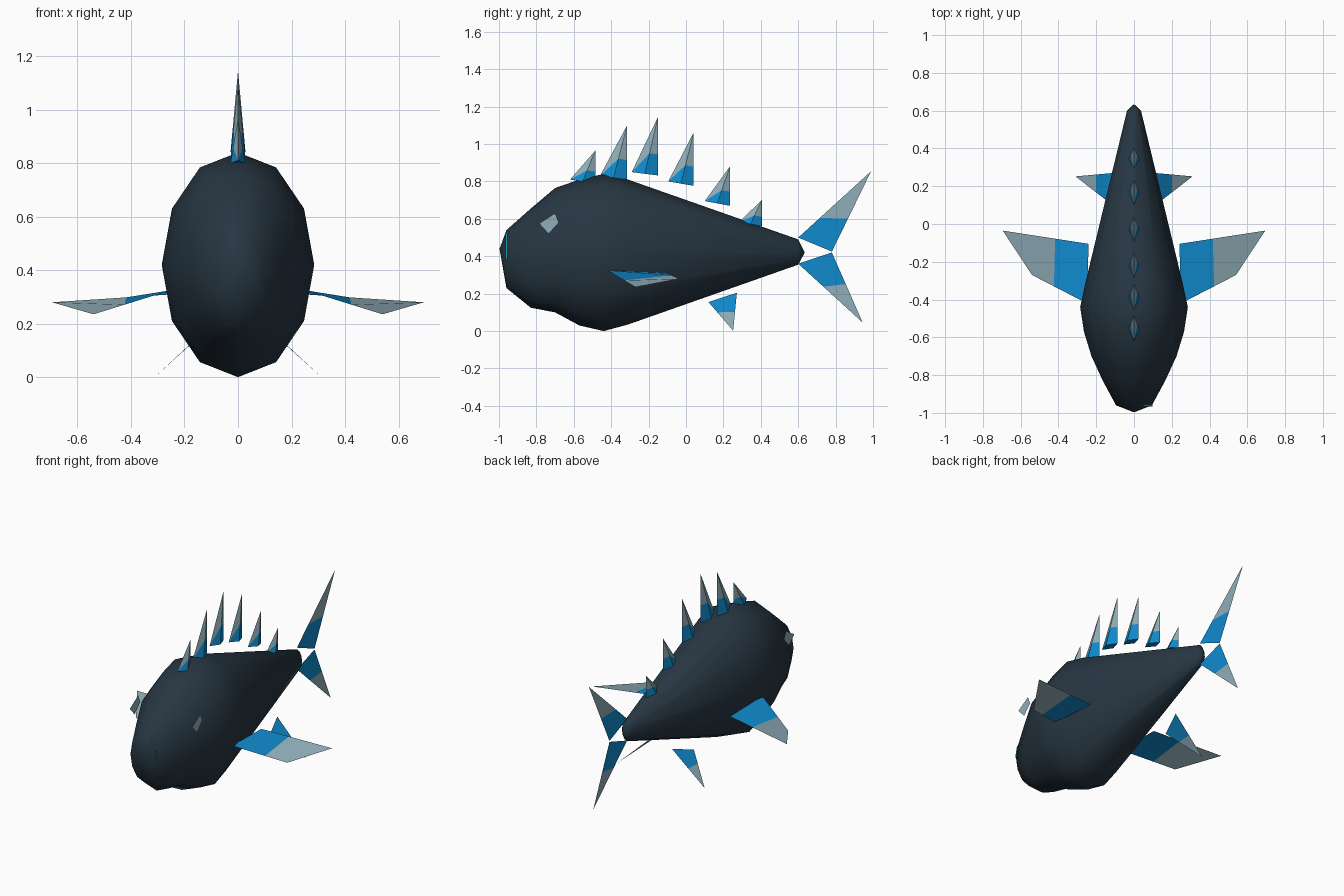
import bpy, math
from mathutils import Vector

if "Cube" in bpy.data.objects:
    bpy.data.objects.remove(bpy.data.objects["Cube"])


def mat(name, r, g, b):
    m = bpy.data.materials.new(name)
    m.diffuse_color = (r, g, b, 1)
    m.use_nodes = True
    m.node_tree.nodes["Principled BSDF"].inputs["Base Color"].default_value = m.diffuse_color
    return m


DARK = mat("dark slate skin", 0.02, 0.037, 0.055)
BLUE = mat("bright blue", 0.005, 0.26, 0.62)
PALE = mat("pale grey blue", 0.28, 0.42, 0.48)
CYAN = mat("cyan", 0.02, 0.5, 0.6)


def build(name, verts, faces, mats, idx=None, smooth=False):
    me = bpy.data.meshes.new(name)
    me.from_pydata([tuple(v) for v in verts], [], faces)
    for m in mats:
        me.materials.append(m)
    for i, p in enumerate(me.polygons):
        p.material_index = idx[i] if idx else 0
        p.use_smooth = smooth
    me.update()
    ob = bpy.data.objects.new(name, me)
    bpy.context.collection.objects.link(ob)
    return ob


def mirror(ob):
    ob.modifiers.new("mirror", 'MIRROR').use_mirror_merge = False
    return ob


# Body: 12-sided rings (y, top, bottom, half width) with pointed ends
SIDES = 12
rings = [(-0.96, 0.54, 0.23, 0.095), (-0.83, 0.655, 0.125, 0.165),
         (-0.70, 0.765, 0.10, 0.225), (-0.57, 0.81, 0.03, 0.265),
         (-0.44, 0.84, 0.0, 0.285), (-0.31, 0.81, 0.035, 0.257),
         (0.60, 0.49, 0.355, 0.037)]


def ring_point(ring, k, grow=1.0):
    y, top, bot, w = ring
    a = math.tau * k / SIDES
    return Vector((w * grow * math.sin(a), y, (top + bot) / 2 + (top - bot) / 2 * grow * math.cos(a)))


verts = [ring_point(r, k) for r in rings for k in range(SIDES)]
nose, end = len(verts), len(verts) + 1
verts += [(0, -0.997, 0.44), (0, 0.635, 0.42)]
faces = []
for k in range(SIDES):
    n = (k + 1) % SIDES
    for i in range(len(rings) - 1):
        a, b = i * SIDES, (i + 1) * SIDES
        faces.append((a + k, a + n, b + n, b + k))
    last = (len(rings) - 1) * SIDES
    faces += [(nose, n, k), (end, last + k, last + n)]
body = build("body", verts, faces, [DARK], smooth=True)

# Dorsal spines: diamond-based blades, (front y, front z, back y, back z, tip z)
spines = [(-0.62, 0.81, -0.485, 0.79, 0.965), (-0.46, 0.83, -0.315, 0.81, 1.10),
          (-0.29, 0.85, -0.15, 0.832, 1.145), (-0.095, 0.80, 0.04, 0.777, 1.06),
          (0.10, 0.695, 0.235, 0.67, 0.88), (0.285, 0.585, 0.405, 0.56, 0.70)]
for n, (fy, fz, by, bz, tz) in enumerate(spines):
    my, mz = (fy + by) / 2, (fz + bz) / 2
    base = [Vector((0, fy, fz)), Vector((0.028, my, mz)), Vector((0, by, bz)), Vector((-0.028, my, mz))]
    tip = Vector((0, by, tz))
    v = base + [p.lerp(tip, 0.36) for p in base] + [tip]
    f = [(0, 3, 2, 1),
         (0, 1, 5), (0, 5, 4), (1, 2, 6, 5), (2, 3, 7, 6), (3, 0, 7), (0, 4, 7),
         (4, 5, 8), (5, 6, 8), (6, 7, 8), (7, 4, 8)]
    build(f"dorsal_spine_{n + 1}", v, f, [BLUE, PALE], [0, 0, 1, 0, 0, 0, 1, 1, 1, 1, 1])

# Tail fin: two flat lobes, blue root and pale tip
for name, a, b, tip, ta, tb in (
        ("upper", (0, 0.60, 0.50), (0, 0.78, 0.425), (0, 0.99, 0.855), 0.295, 0.41),
        ("lower", (0, 0.60, 0.36), (0, 0.78, 0.42), (0, 0.945, 0.045), 0.39, 0.45)):
    a, b, tip = Vector(a), Vector(b), Vector(tip)
    build("tail_" + name + "_lobe", [a, b, b.lerp(tip, tb), a.lerp(tip, ta), tip],
          [(0, 1, 2, 3), (3, 2, 4)], [BLUE, PALE], [0, 1])

# Pectoral fins
lead, back = Vector((0.25, -0.42, 0.325)), Vector((0.24, -0.105, 0.31))
elbow, tip = Vector((0.54, -0.27, 0.235)), Vector((0.695, -0.035, 0.28))
mirror(build("pectoral_fins",
             [lead, back, back.lerp(tip, 0.39), lead.lerp(elbow, 0.6), tip, elbow],
             [(0, 1, 2, 3), (3, 2, 4, 5)], [BLUE, PALE], [0, 1]))

# Small rear belly fins
a, b, tip = Vector((0.14, 0.12, 0.155)), Vector((0.09, 0.272, 0.205)), Vector((0.31, 0.252, 0.002))
mirror(build("belly_fins", [a, b, b.lerp(tip, 0.5), a.lerp(tip, 0.36), tip],
             [(0, 1, 2, 3), (3, 2, 4)], [BLUE, PALE], [0, 1]))

# Eyes: flat upright plates
mirror(build("eyes", [(0.222, -0.785, 0.575), (0.222, -0.735, 0.52),
                      (0.222, -0.68, 0.58), (0.222, -0.70, 0.63)], [(0, 1, 2, 3)], [PALE]))

# Thin cyan mouth line on the snout edge
v = []
for k in (1, 2, 3):
    p = ring_point(rings[0], k, 1.02)
    v += [p + Vector((0, -0.005, 0)), p + Vector((0, 0.006, 0))]
build("mouth_line", v, [(0, 1, 3, 2), (2, 3, 5, 4)], [CYAN])
